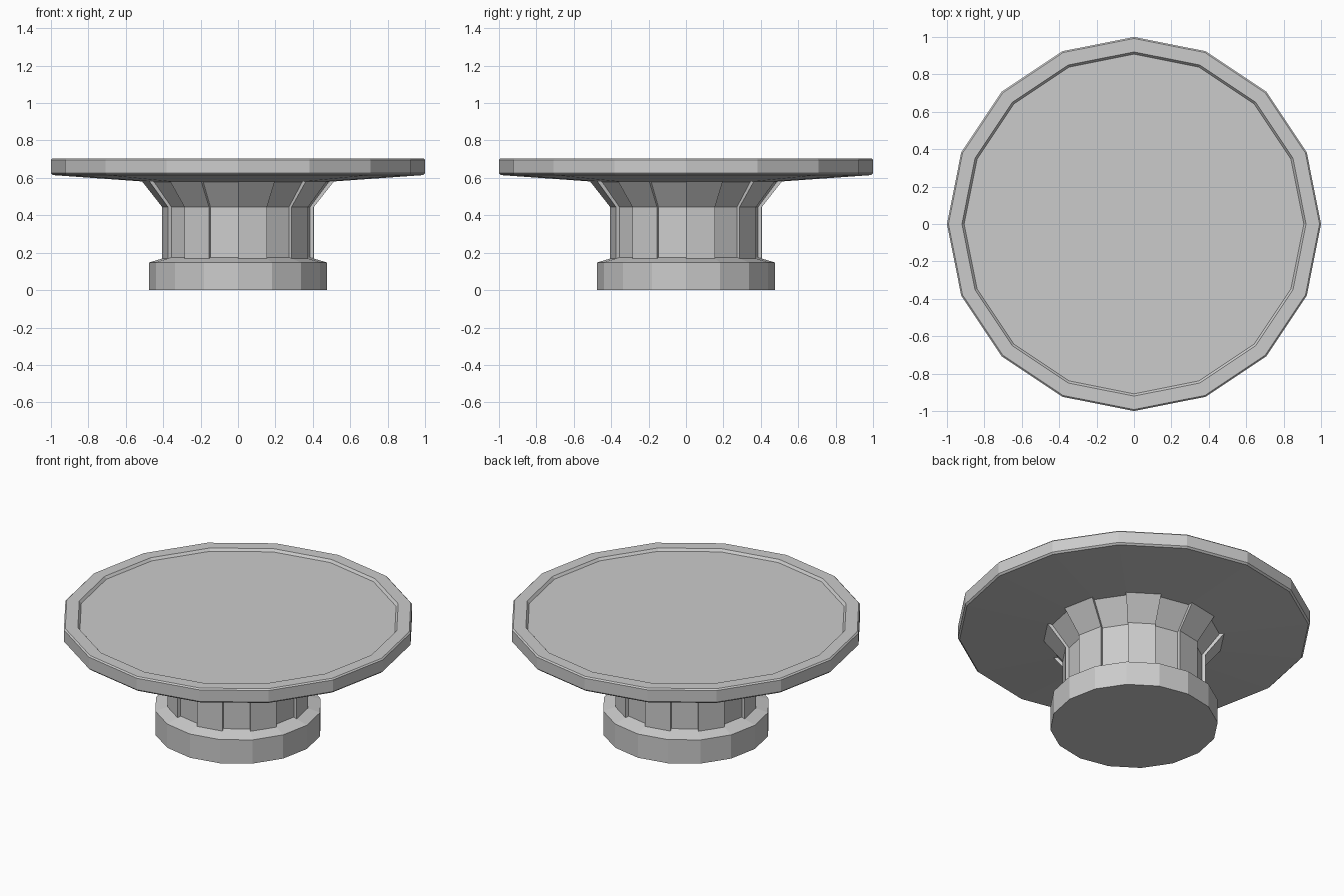
import bpy, bmesh
from math import cos, sin, pi

SIDES = 16

cube = bpy.data.objects.get("Cube")
if cube:
    bpy.data.objects.remove(cube, do_unlink=True)

grey = bpy.data.materials.new("plain_grey")
grey.use_nodes = True
colour = (0.6, 0.6, 0.6, 1)
grey.diffuse_color = colour
grey.node_tree.nodes["Principled BSDF"].inputs["Base Color"].default_value = colour


def point(i, radius, z):
    angle = 2 * pi * i / SIDES
    return (radius * cos(angle), radius * sin(angle), z)


def finish(name, bm, fix_normals=True):
    if fix_normals:
        bmesh.ops.recalc_face_normals(bm, faces=bm.faces)
    mesh = bpy.data.meshes.new(name)
    bm.to_mesh(mesh)
    bm.free()
    mesh.materials.append(grey)
    obj = bpy.data.objects.new(name, mesh)
    bpy.context.collection.objects.link(obj)
    return obj


def turned(name, profile, cap_start=False, cap_end=False):
    """Flat-sided turned shape from (radius, height) points, bottom first."""
    bm = bmesh.new()
    rings = [[bm.verts.new(point(i, r, z)) for i in range(SIDES)] for r, z in profile]
    for low, high in zip(rings, rings[1:]):
        for i in range(SIDES):
            j = (i + 1) % SIDES
            bm.faces.new((low[i], low[j], high[j], high[i]))
    if cap_start:
        bm.faces.new(rings[0][::-1])
    if cap_end:
        bm.faces.new(rings[-1])
    return finish(name, bm, fix_normals=False)


# Foot with a sloping shoulder
turned("base", [(0.475, 0), (0.475, 0.148), (0.385, 0.175)], True, True)

# Straight column that flares under the top
turned("pedestal", [(0.385, 0.17), (0.385, 0.444), (0.485, 0.578)])

# Raised staves on every other side of the pedestal
outer = [(0.405, 0.165), (0.405, 0.444), (0.512, 0.58)]
inner = [(0.38, 0.165), (0.38, 0.444), (0.48, 0.58)]
bm = bmesh.new()
for k in range(0, SIDES, 2):
    sections = [[bm.verts.new(point(i, r, z)) for i, (r, z) in
                 ((k, o), (k + 1, o), (k + 1, n), (k, n))]
                for o, n in zip(outer, inner)]
    for low, high in zip(sections, sections[1:]):
        for a in range(4):
            b = (a + 1) % 4
            bm.faces.new((low[a], low[b], high[b], high[a]))
    bm.faces.new(sections[0][::-1])
    bm.faces.new(sections[-1])
finish("pedestal_staves", bm)

# Table top: shallow underside, chamfered edge, raised rim
PANEL_R, PANEL_Z = 0.908, 0.69
turned("table_rim", [(0.47, 0.578), (0.99, 0.615), (1, 0.625), (1, 0.697),
                     (0.992, 0.705), (0.92, 0.705), (PANEL_R, PANEL_Z)], True)

# Sunken panel of separate boards running side to side
bm = bmesh.new()
quarter = SIDES // 4
for i in range(-quarter, quarter):
    half = SIDES // 2
    ids = [i, i + 1, half - i - 1, half - i]
    if i == -quarter:
        ids.pop()
    elif i == quarter - 1:
        ids.pop(2)
    bm.faces.new([bm.verts.new(point(n, PANEL_R, PANEL_Z)) for n in ids])
finish("table_boards", bm, fix_normals=False)
